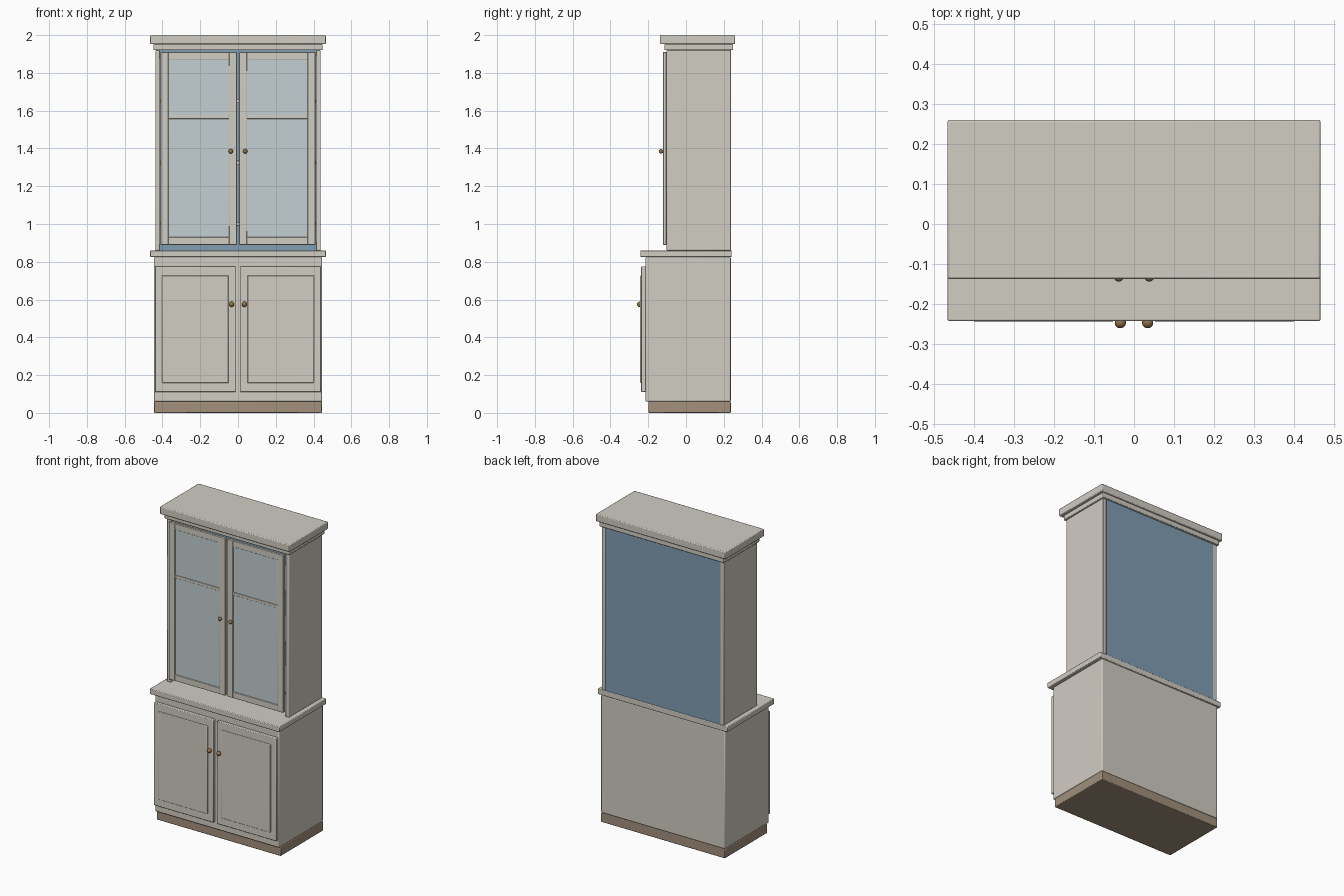
import bpy

if "Cube" in bpy.data.objects:
    bpy.data.objects.remove(bpy.data.objects["Cube"])


def material(name, rgb, alpha=1.0):
    m = bpy.data.materials.new(name)
    m.diffuse_color = (*rgb, alpha)
    m.use_nodes = True
    m.node_tree.nodes["Principled BSDF"].inputs["Base Color"].default_value = m.diffuse_color
    return m


PAINT = material("cream_paint", (0.64, 0.61, 0.55))
WOOD = material("plinth_wood", (0.36, 0.28, 0.20))
BLUE = material("blue_back", (0.22, 0.34, 0.45))
GLASS = material("pane_glass", (0.55, 0.62, 0.64))
BRASS = material("knob_brass", (0.30, 0.18, 0.07))


def box(name, x, y, z, mat=PAINT, bevel=0.004):
    """Box from (min, max) pairs, with a small rounded edge."""
    bpy.ops.mesh.primitive_cube_add(
        size=1, location=[(a + b) / 2 for a, b in (x, y, z)])
    o = bpy.context.object
    o.name = name
    o.scale = [b - a for a, b in (x, y, z)]
    bpy.ops.object.transform_apply(location=False, rotation=False, scale=True)
    o.data.materials.append(mat)
    if bevel:
        mod = o.modifiers.new("bevel", 'BEVEL')
        mod.width = bevel
        mod.segments = 2
    bpy.ops.object.shade_smooth_by_angle()
    return o


def knob(name, x, y, z, r):
    bpy.ops.mesh.primitive_uv_sphere_add(
        segments=20, ring_count=12, radius=r, location=(x, y, z))
    o = bpy.context.object
    o.name = name
    o.data.materials.append(BRASS)
    bpy.ops.object.shade_smooth()


# Base cabinet
box("plinth", (-.445, .445), (-.198, .237), (0, .06), WOOD)
box("base_body", (-.445, .445), (-.215, .237), (.06, .825), bevel=.006)
box("countertop", (-.465, .465), (-.242, .242), (.825, .86))

# Upper cabinet: back, glass-door shelves and cornice
box("back_panel", (-.415, .415), (.22, .237), (.86, 1.92), BLUE, 0)
for i, z in enumerate((1.0, 1.325, 1.65)):
    box(f"shelf_{i + 1}", (-.412, .412), (-.08, .222), (z - .01, z + .01), bevel=.002)
box("cornice_lower", (-.447, .447), (-.115, .25), (1.92, 1.952))
box("cornice_upper", (-.465, .465), (-.137, .26), (1.952, 2.0), bevel=.005)

# Parts repeated on the left and right
for side, s in (("left", -1), ("right", 1)):
    def span(a, b):
        return tuple(sorted((s * a, s * b)))

    box(f"upper_side_{side}", span(.412, .438), (-.103, .239), (.86, 1.92))

    # Panelled base door
    box(f"base_door_{side}", span(.012, .440), (-.237, -.213), (.11, .775))
    box(f"base_door_panel_{side}", span(.05, .402), (-.243, -.23), (.158, .728))
    knob(f"base_knob_{side}", s * .034, -.246, .575, .014)

    # Framed glass door
    y = (-.122, -.103)
    box(f"door_inner_stile_{side}", span(.006, .048), y, (.89, 1.91), bevel=.003)
    box(f"door_outer_stile_{side}", span(.368, .410), y, (.89, 1.91), bevel=.003)
    for part, z in (("bottom", (.89, .93)), ("top", (1.87, 1.91))):
        box(f"door_{part}_rail_{side}", span(.046, .37), (-.121, -.104), z, bevel=.003)
    box(f"door_glazing_bar_{side}", span(.046, .37), (-.119, -.106), (1.557, 1.575), bevel=.002)
    box(f"door_glass_{side}", span(.046, .37), (-.115, -.110), (.92, 1.88), GLASS, 0)
    knob(f"door_knob_{side}", s * .038, -.132, 1.385, .012)
